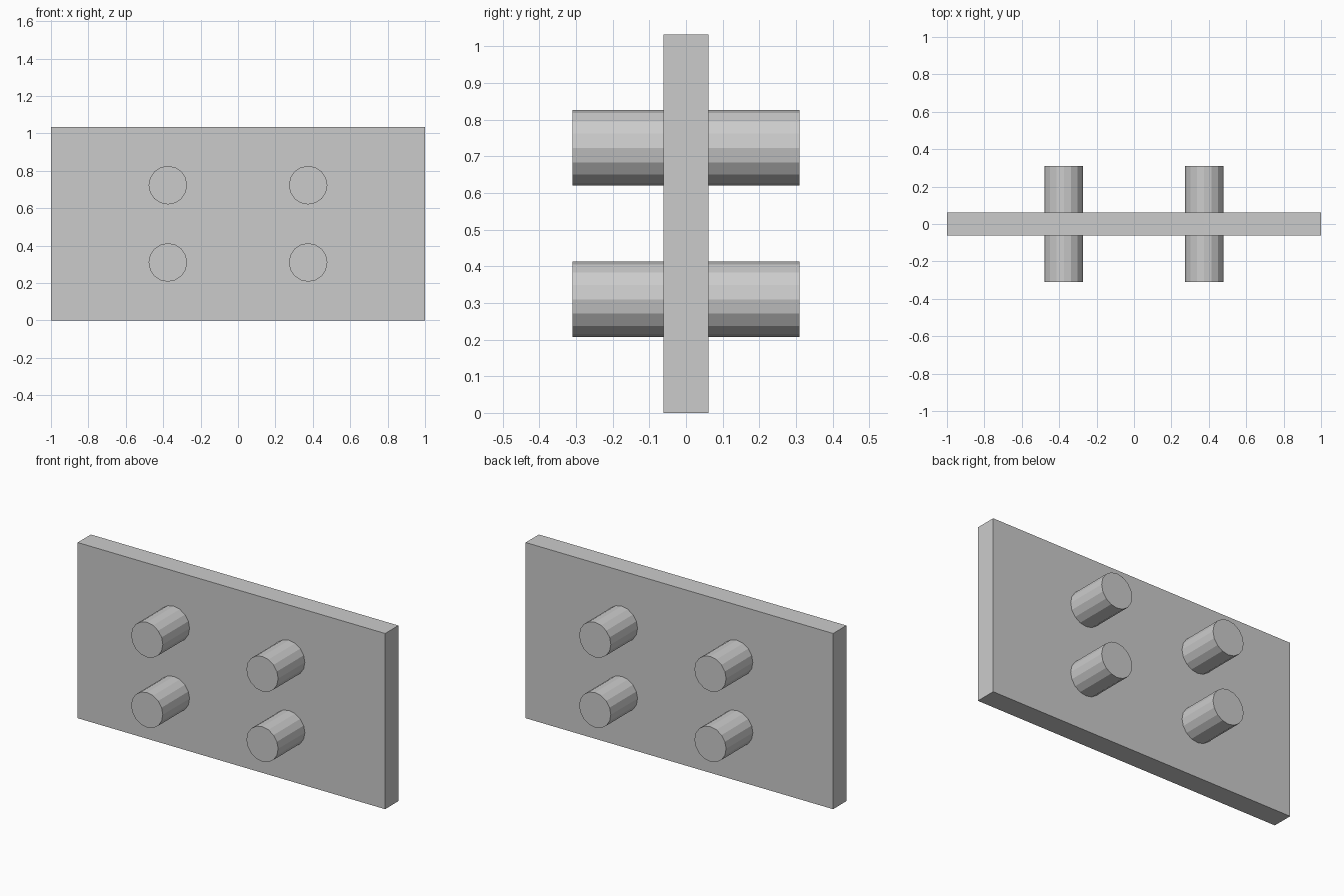
import bpy
import math

if "Cube" in bpy.data.objects:
    bpy.data.objects.remove(bpy.data.objects["Cube"])

PLATE = (2.0, 0.123, 1.033)
PEG_RADIUS = 0.103
PEG_LENGTH = 0.62

# Upright plate
bpy.ops.mesh.primitive_cube_add(size=1, location=(0, 0, PLATE[2] / 2))
plate = bpy.context.object
plate.name = "plate"
plate.scale = PLATE
bpy.ops.object.transform_apply(location=False, rotation=False, scale=True)


# Sixteen-sided peg running through the plate, front to back
def add_peg(name, x, z):
    bpy.ops.mesh.primitive_cylinder_add(
        vertices=16, radius=PEG_RADIUS, depth=PEG_LENGTH,
        location=(x, 0, z), rotation=(math.pi / 2, 0, 0))
    bpy.context.object.name = name


for side, x in (("left", -0.375), ("right", 0.375)):
    for level, z in (("lower", 0.31), ("upper", 0.723)):
        add_peg(f"{level}_{side}_peg", x, z)
